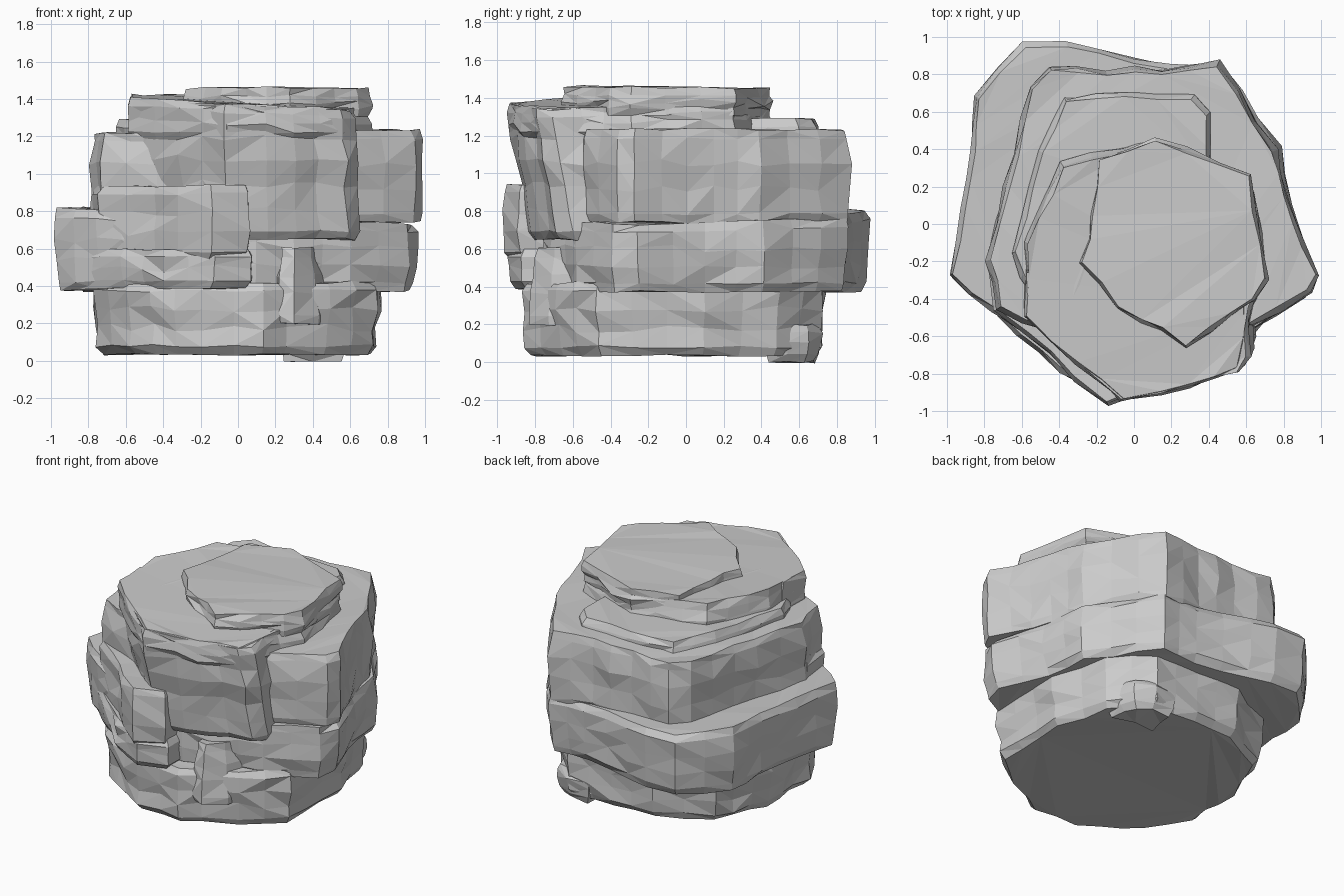
import bpy, bmesh, random
from mathutils import Vector

if "Cube" in bpy.data.objects:
    bpy.data.objects.remove(bpy.data.objects["Cube"])

random.seed(4)


def outline(corners, step=0.17):
    """Resample a polygon, clipping each corner and roughening the edges."""
    pts = []
    n = len(corners)
    for i in range(n):
        a, b = Vector(corners[i]), Vector(corners[(i + 1) % n])
        length = (b - a).length
        k = max(1, round(length / step))
        for j in range(k):
            p = a.lerp(b, j / k)
            if j:
                p += Vector((random.uniform(-.012, .012), random.uniform(-.012, .012)))
            pts.append(p)
    return pts


def slab(name, corners, z0, z1, tilt=(0, 0), foot=0.0, lean=(0, 0), edge=0.035, rows=3):
    """Stone layer: chamfered rims, rough walls. foot = inset of the lower rim."""
    pts = outline(corners)
    n = len(pts)
    c = sum(pts, Vector((0, 0))) / n
    h = z1 - z0
    e = min(0.045, h * 0.3)
    # rows of (height fraction, inset)
    prof = [(0, foot + edge), (e / h, foot * 0.7)]
    for r in range(1, rows):
        t = r / rows
        prof.append((e / h + (1 - 2 * e / h) * t, foot * 0.6 * (1 - t)))
    prof += [(1 - e / h, 0), (1, edge)]
    bm = bmesh.new()
    rings = []
    for k, (t, inset) in enumerate(prof):
        inner = 0 < k < len(prof) - 1
        groove = random.uniform(0, .018) if inner else 0
        ring = []
        for p in pts:
            d = p - c
            amt = inset + groove + (random.uniform(-.008, .02) if inner else random.uniform(-.008, .012))
            q = p - d.normalized() * amt + Vector(lean) * (1 - t)
            z = z0 + h * t + t * (tilt[0] * q.x + tilt[1] * q.y)
            z += random.uniform(-.022, .022) * (1 if 1 < k < len(prof) - 2 else .35)
            ring.append(bm.verts.new((q.x, q.y, z)))
        rings.append(ring)
    for lo, hi in zip(rings, rings[1:]):
        for i in range(n):
            j = (i + 1) % n
            a, b, cc, d = lo[i], lo[j], hi[j], hi[i]
            if random.random() < .5:
                bm.faces.new((a, b, cc))
                bm.faces.new((a, cc, d))
            else:
                bm.faces.new((a, b, d))
                bm.faces.new((b, cc, d))
    caps = [bm.faces.new(rings[-1]), bm.faces.new(rings[0][::-1])]
    bmesh.ops.triangulate(bm, faces=caps)
    bmesh.ops.recalc_face_normals(bm, faces=bm.faces[:])
    me = bpy.data.meshes.new(name)
    bm.to_mesh(me)
    bm.free()
    ob = bpy.data.objects.new(name, me)
    bpy.context.collection.objects.link(ob)
    return ob


# Foot of the rock
slab("base_layer", [(-.78, -.3), (-.6, -.62), (-.2, -.86), (.14, -.88), (.27, -.8), (.5, -.7),
                    (.75, -.48), (.77, .1), (.66, .5), (.42, .74), (-.25, .74), (-.62, .55), (-.78, .15)],
     .035, .42, foot=.03)
# Small foot spur at the back
slab("base_spur", [(.2, .45), (.6, .4), (.56, .66), (.42, .73), (.25, .72)], .0, .2, foot=.02, rows=2)
# Wedge standing in the front recess
slab("front_wedge", [(.2, -.5), (.22, -.8), (.3, -.82), (.42, -.72), (.5, -.5)], .2, .6, foot=-.04)

# Widest layer
slab("lower_layer", [(-1.0, -.28), (-.77, -.48), (-.3, -.75), (.1, -.78), (.3, -.72), (.62, -.6),
                     (.93, -.4), (.97, -.26), (.85, .1), (.8, .42), (.47, .87), (.2, .87), (0, .9),
                     (-.37, .99), (-.6, .98), (-.86, .69), (-.91, .25)],
     .375, .775, tilt=(-.045, .01), foot=.02)
# Middle layer
slab("middle_layer", [(-.8, -.2), (-.74, -.46), (-.3, -.65), (.3, -.6), (.64, -.55), (.96, -.37),
                      (1.0, -.28), (.83, .15), (.77, .4), (.46, .88), (.15, .83), (-.46, .85),
                      (-.57, .75), (-.7, .2)],
     .74, 1.225, tilt=(.01, 0), foot=-.01)
# Thin step behind the top
slab("rear_step", [(-.66, -.16), (-.55, -.4), (.3, -.4), (.42, .3), (.41, .6), (.33, .7), (-.05, .71),
                   (-.38, .69), (-.52, .4)],
     1.12, 1.29, foot=-.03, rows=2)

# Front left ledges
slab("front_ledge_low", [(-.92, -.3), (-.75, -.48), (-.4, -.8), (-.12, -.95), (.08, -.88), (.08, -.5), (-.5, -.2)],
     .385, .6, foot=.01, rows=2)
slab("front_ledge_high", [(-.8, -.22), (-.76, -.46), (-.32, -.85), (-.13, -.99), (.07, -.9), (.08, -.5), (-.5, -.1)],
     .54, .94, tilt=(.01, 0), foot=.02)

# Tall front block with the upper ledge
slab("front_block", [(-.6, -.25), (-.6, -.5), (-.32, -.77), (-.08, -.97), (.15, -.94), (.58, -.81),
                     (.64, -.72), (.63, -.42), (.3, -.3), (-.3, -.2)],
     .65, 1.385, tilt=(-.05, .02), lean=(.01, .13), foot=-.01, rows=5)
slab("upper_layer", [(-.6, -.1), (-.6, -.5), (-.32, -.77), (-.06, -.96), (.15, -.93), (.58, -.8),
                     (.64, -.45), (.72, -.3), (.63, .26), (.12, .46), (-.4, .33), (-.54, .05)],
     1.18, 1.395, tilt=(-.05, .025), lean=(0, .02), rows=2)
# Cap stone
slab("top_slab", [(-.2, .36), (-.24, .05), (-.3, -.21), (-.1, -.46), (.28, -.67), (.66, -.42),
                  (.73, -.3), (.63, .27), (.11, .47)],
     1.3, 1.455, tilt=(0, -.012), rows=2, edge=.025)
